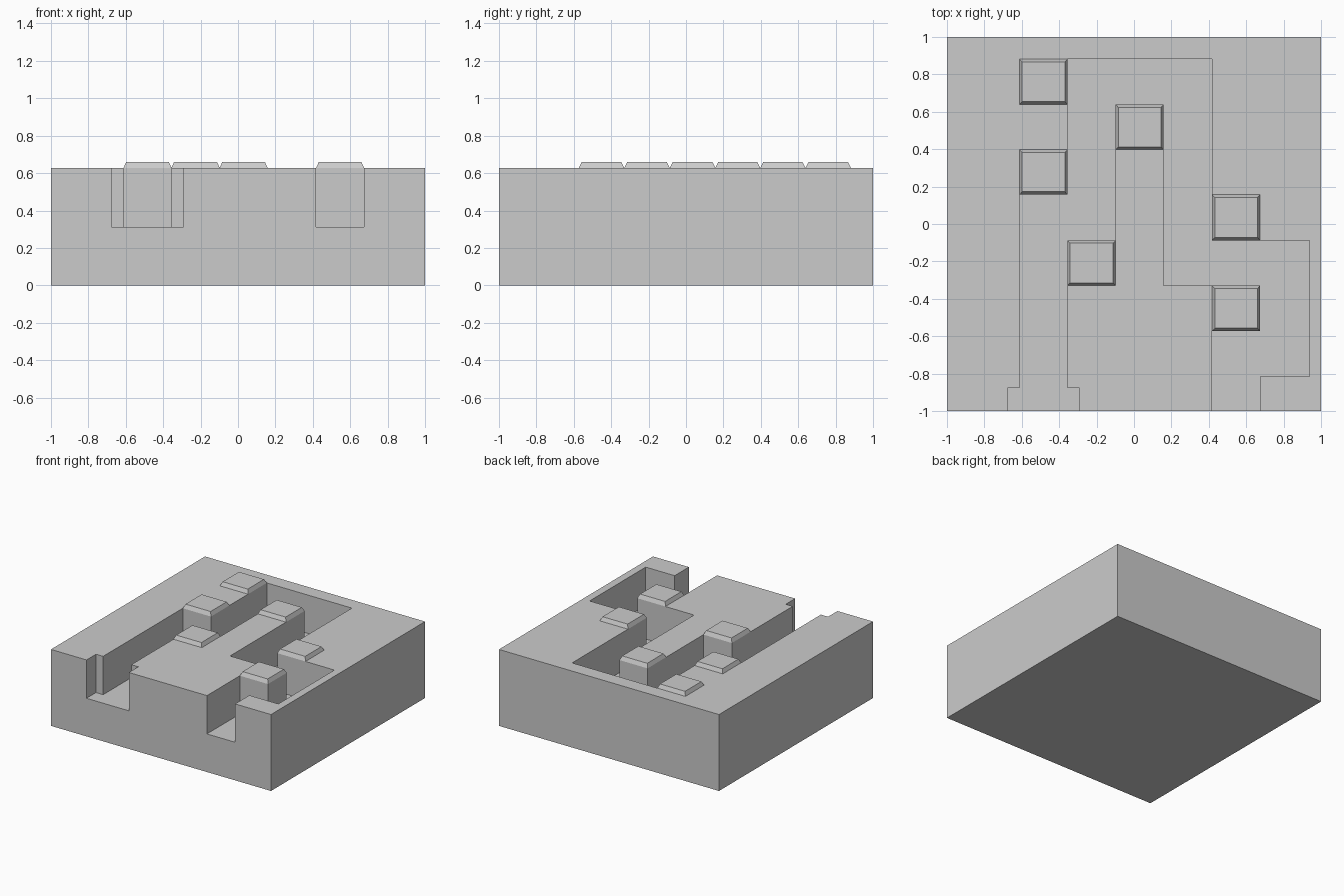
import bpy
import bmesh

if "Cube" in bpy.data.objects:
    bpy.data.objects.remove(bpy.data.objects["Cube"])

TOP = 0.628      # upper surface of the block
FLOOR = 0.313    # floor of the channel
CAP_TOP = 0.66   # top of the raised tiles

# Grid lines of the maze
X = [-0.612, -0.356, -0.098, 0.158, 0.418, 0.674, 0.937]
Y = [-0.815, -0.573, -0.330, -0.087, 0.157, 0.397, 0.639, 0.882]


def make_object(name, bm):
    bmesh.ops.recalc_face_normals(bm, faces=bm.faces)
    mesh = bpy.data.meshes.new(name)
    bm.to_mesh(mesh)
    bm.free()
    obj = bpy.data.objects.new(name, mesh)
    bpy.context.collection.objects.link(obj)
    return obj


def prism(name, outline, z0, z1):
    bm = bmesh.new()
    face = bm.faces.new([bm.verts.new((x, y, z0)) for x, y in outline])
    geom = bmesh.ops.extrude_face_region(bm, geom=[face])["geom"]
    for v in geom:
        if isinstance(v, bmesh.types.BMVert):
            v.co.z = z1
    return make_object(name, bm)


# Solid block
block = prism("maze_block", [(-1, -1), (1, -1), (1, 1), (-1, 1)], 0, TOP)

# Winding channel, open at both ends through the front wall
channel = [
    (-0.677, -1.1), (-0.677, -0.877), (X[0], -0.877), (X[0], Y[4]),
    (X[1], Y[4]), (X[1], Y[7]), (X[4], Y[7]), (X[4], Y[3]),
    (X[6], Y[3]), (X[6], Y[0]), (X[5], Y[0]), (X[5], -1.1),
    (X[4], -1.1), (X[4], Y[1]), (X[5], Y[1]), (X[5], Y[2]),
    (X[3], Y[2]), (X[3], Y[6]), (X[2], Y[6]), (X[2], Y[3]),
    (X[1], Y[3]), (X[1], -0.877), (-0.292, -0.877), (-0.292, -1.1),
]
cutter = prism("channel_cutter", channel, FLOOR, 0.9)
cutter.hide_render = True

# Carve the channel, then discard the cutter
mod = block.modifiers.new("carve_channel", "BOOLEAN")
mod.operation = "DIFFERENCE"
mod.solver = "EXACT"
mod.object = cutter
bpy.context.view_layer.objects.active = block
bpy.ops.object.modifier_apply(modifier=mod.name)
bpy.data.objects.remove(cutter)

# Raised tiles with sloping edges: (column, row) in the maze grid
for n, (i, j) in enumerate([(0, 6), (0, 4), (1, 2), (2, 5), (4, 3), (4, 1)], 1):
    x0, x1, y0, y1 = X[i], X[i + 1], Y[j], Y[j + 1]
    tile = prism(f"raised_tile_{n}", [(x0, y0), (x1, y0), (x1, y1), (x0, y1)], TOP, CAP_TOP)
    cx, cy = (x0 + x1) / 2, (y0 + y1) / 2
    for v in tile.data.vertices:
        if v.co.z > TOP + 0.01:
            v.co.x = cx + (v.co.x - cx) * 0.89
            v.co.y = cy + (v.co.y - cy) * 0.87
